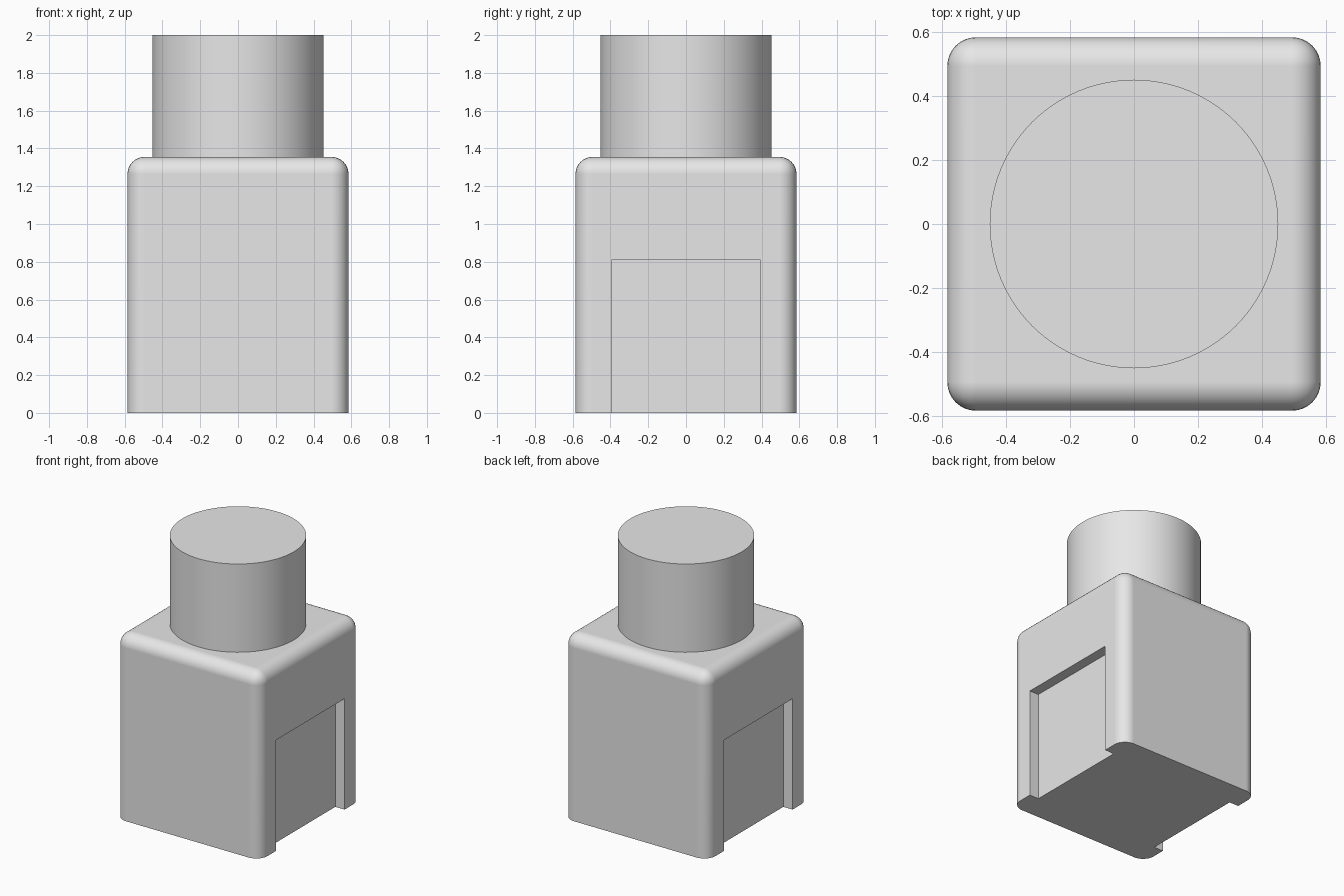
import bpy
import bmesh
import math

HALF = 0.585       # half width of the square body
BODY_TOP = 1.355
FILLET = 0.09
RECESS_DEPTH = 0.075

cube = bpy.data.objects.get("Cube")
if cube:
    bpy.data.objects.remove(cube, do_unlink=True)

grey = bpy.data.materials.new("light_grey")
grey.use_nodes = True
colour = (0.8, 0.8, 0.8, 1.0)
grey.diffuse_color = colour
grey.node_tree.nodes["Principled BSDF"].inputs["Base Color"].default_value = colour


def add_object(name, bm):
    mesh = bpy.data.meshes.new(name)
    bm.to_mesh(mesh)
    bm.free()
    mesh.materials.append(grey)
    obj = bpy.data.objects.new(name, mesh)
    bpy.context.collection.objects.link(obj)
    return obj


def box(x0, x1, y0, y1, z0, z1):
    bm = bmesh.new()
    bmesh.ops.create_cube(bm, size=1)
    for v in bm.verts:
        v.co.x = x1 if v.co.x > 0 else x0
        v.co.y = y1 if v.co.y > 0 else y0
        v.co.z = z1 if v.co.z > 0 else z0
    return bm


def activate(obj):
    bpy.ops.object.select_all(action='DESELECT')
    obj.select_set(True)
    bpy.context.view_layer.objects.active = obj


def smooth(obj):
    activate(obj)
    bpy.ops.object.shade_smooth_by_angle(angle=math.radians(30))


# Body: square block rounded on every edge except those at the base
bm = box(-HALF, HALF, -HALF, HALF, 0, BODY_TOP)
rounded = [e for e in bm.edges if max(v.co.z for v in e.verts) > 0.01]
bmesh.ops.bevel(bm, geom=rounded, offset=FILLET, segments=8, profile=0.5,
                affect='EDGES', clamp_overlap=True)
body = add_object("body", bm)

# Shallow recesses in the left and right faces, open at the base
for side in (-1, 1):
    inner, outer = side * (HALF - RECESS_DEPTH), side * (HALF + 0.2)
    cutter = add_object("recess_cutter", box(min(inner, outer), max(inner, outer),
                                             -0.395, 0.395, -0.2, 0.81))
    cutter.hide_render = True
    cut = body.modifiers.new("recess", 'BOOLEAN')
    cut.operation = 'DIFFERENCE'
    cut.solver = 'EXACT'
    cut.object = cutter
    activate(body)
    bpy.ops.object.modifier_apply(modifier=cut.name)
    bpy.data.objects.remove(cutter, do_unlink=True)

smooth(body)
weighted = body.modifiers.new("flat_faces", 'WEIGHTED_NORMAL')
weighted.keep_sharp = True

# Neck: plain round cylinder standing on the body
bm = bmesh.new()
bmesh.ops.create_cone(bm, cap_ends=True, segments=96, radius1=0.452,
                      radius2=0.452, depth=2 - BODY_TOP)
bmesh.ops.translate(bm, verts=bm.verts, vec=(0, 0, (2 + BODY_TOP) / 2))
neck = add_object("neck", bm)
smooth(neck)
